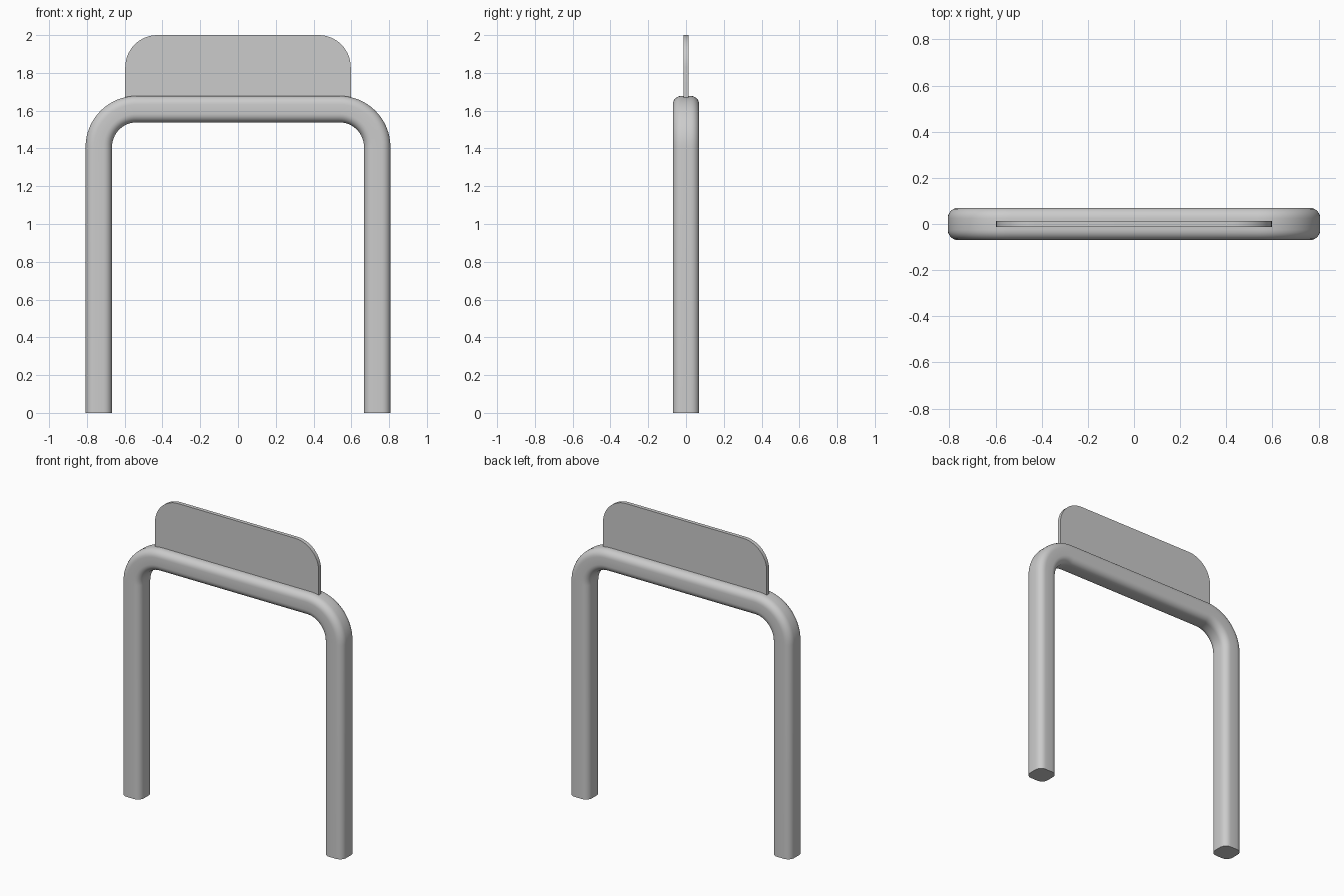
import bpy, bmesh
from math import sin, cos, pi
from mathutils import Vector

if "Cube" in bpy.data.objects:
    bpy.data.objects.remove(bpy.data.objects["Cube"])


def arc(cx, cy, r, a0, a1, n):
    """Points on an arc, angles in units of pi."""
    return [(cx + r * cos(pi * (a0 + (a1 - a0) * i / n)),
             cy + r * sin(pi * (a0 + (a1 - a0) * i / n))) for i in range(n + 1)]


def finish(bm, name, angle):
    bmesh.ops.recalc_face_normals(bm, faces=bm.faces)
    mesh = bpy.data.meshes.new(name)
    bm.to_mesh(mesh)
    bm.free()
    obj = bpy.data.objects.new(name, mesh)
    bpy.context.collection.objects.link(obj)
    bpy.ops.object.select_all(action='DESELECT')
    obj.select_set(True)
    bpy.context.view_layer.objects.active = obj
    bpy.ops.object.shade_smooth_by_angle(angle=angle)
    return obj


# Bent frame: rounded square section swept along a U-shaped path
half, corner = 0.07, 0.045
c = half - corner
section = []
for k, (sx, sy) in enumerate([(1, 1), (-1, 1), (-1, -1), (1, -1)]):
    section += arc(sx * c, sy * c, corner, k / 2, k / 2 + 0.5, 6)

leg_x, bar_z, bend, steps = 0.737, 1.608, 0.2, 16
stations = [(-leg_x, 0.0, 1.0)]
for cx, a0 in [(-leg_x + bend, 1.0), (leg_x - bend, 0.5)]:
    pts = arc(cx, bar_z - bend, bend, a0, a0 - 0.5, steps)
    stations += [(x, z, a0 - 0.5 * i / steps) for i, (x, z) in enumerate(pts)]
stations.append((leg_x, 0.0, 0.0))

bm = bmesh.new()
rings = []
for x, z, a in stations:
    out = Vector((cos(pi * a), 0, sin(pi * a)))
    rings.append([bm.verts.new(Vector((x, v, z)) + out * u) for u, v in section])
n = len(section)
for r0, r1 in zip(rings, rings[1:]):
    for i in range(n):
        j = (i + 1) % n
        bm.faces.new((r0[i], r0[j], r1[j], r1[i]))
bm.faces.new(rings[0])
bm.faces.new(rings[-1])
finish(bm, "bent_frame", pi / 6)

# Upright panel with rounded top corners, set into the bar
w, top, base, r, t = 0.597, 2.0, 1.62, 0.17, 0.0125
outline = [(-w, base), (w, base)]
outline += arc(w - r, top - r, r, 0, 0.5, 14) + arc(-w + r, top - r, r, 0.5, 1, 14)
bm = bmesh.new()
face = bm.faces.new([bm.verts.new((x, -t, z)) for x, z in outline])
ext = bmesh.ops.extrude_face_region(bm, geom=[face], use_keep_orig=True)
bmesh.ops.translate(bm, vec=(0, 2 * t, 0),
                    verts=[g for g in ext["geom"] if isinstance(g, bmesh.types.BMVert)])
finish(bm, "back_panel", pi / 6)
